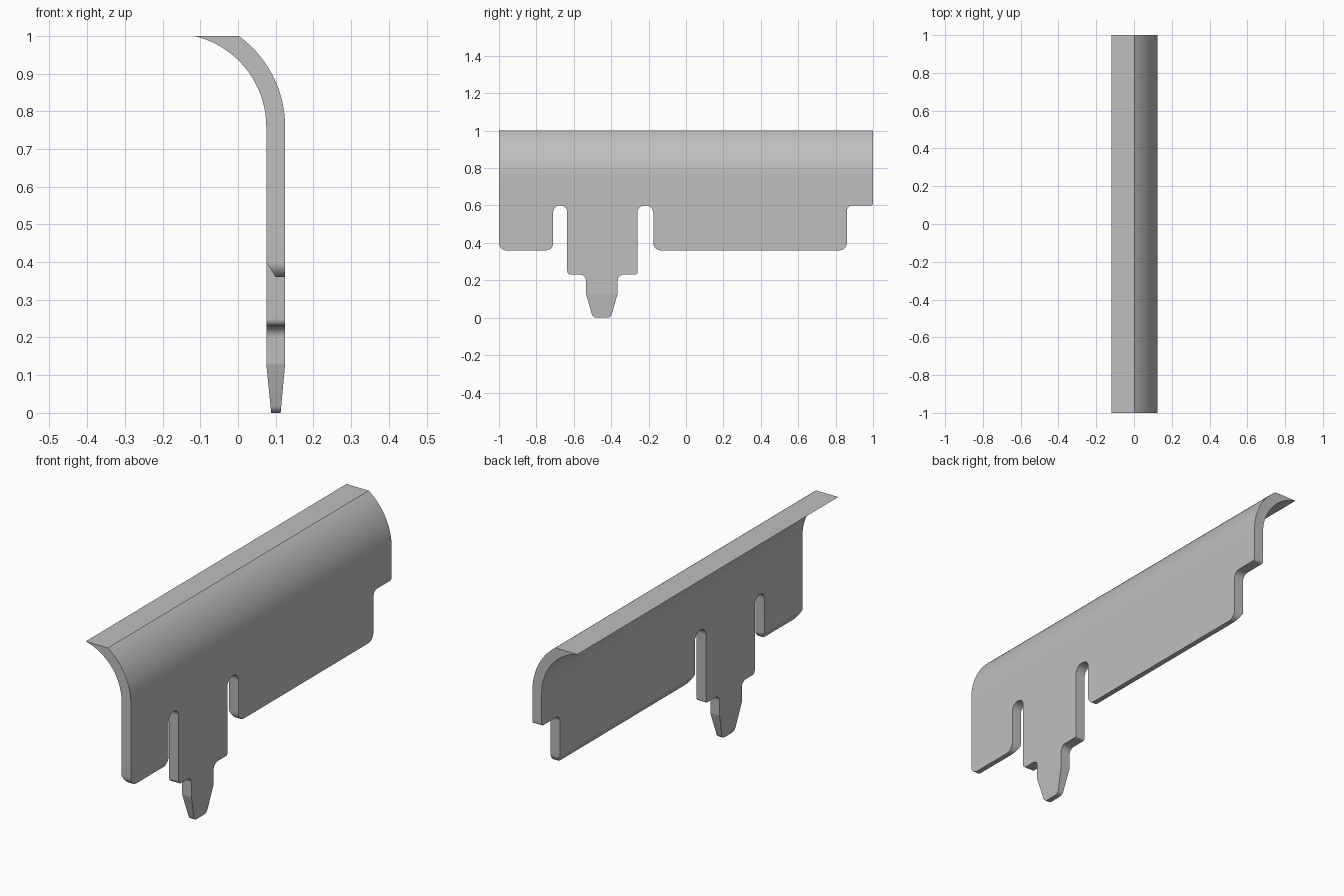
import bpy, bmesh, math
from mathutils import Vector

old = bpy.data.objects.get("Cube")
if old:
    bpy.data.objects.remove(old, do_unlink=True)

grey = bpy.data.materials.new("plain_grey")
grey.use_nodes = True
GREY = (0.52, 0.52, 0.52, 1)
grey.diffuse_color = GREY
grey.node_tree.nodes["Principled BSDF"].inputs["Base Color"].default_value = GREY


def rounded(corners, steps=8):
    """Replace each (u, v, radius) corner by a tangent arc."""
    out = []
    for i, (u, v, r) in enumerate(corners):
        p = Vector((u, v))
        if r == 0:
            out.append(p)
            continue
        a = (Vector(corners[i - 1][:2]) - p).normalized()
        b = (Vector(corners[(i + 1) % len(corners)][:2]) - p).normalized()
        half = a.angle(b) / 2
        centre = p + (a + b).normalized() * r / math.sin(half)
        start = p + a * r / math.tan(half) - centre
        end = p + b * r / math.tan(half) - centre
        sweep = math.pi - 2 * half
        for k in range(steps + 1):
            t = k / steps
            arc = start * math.sin((1 - t) * sweep) + end * math.sin(t * sweep)
            out.append(centre + arc / math.sin(sweep))
    return out


def prism(name, points, place, low, high):
    """Extrude a 2D outline from low to high along the remaining axis."""
    bm = bmesh.new()
    face = bm.faces.new([bm.verts.new(place(p[0], p[1], low)) for p in points])
    shift = Vector(place(0, 0, high)) - Vector(place(0, 0, low))
    new = bmesh.ops.extrude_face_region(bm, geom=[face])["geom"]
    bmesh.ops.translate(bm, vec=shift, verts=[g for g in new if isinstance(g, bmesh.types.BMVert)])
    bmesh.ops.recalc_face_normals(bm, faces=bm.faces)
    mesh = bpy.data.meshes.new(name)
    bm.to_mesh(mesh)
    bm.free()
    mesh.materials.append(grey)
    obj = bpy.data.objects.new(name, mesh)
    bpy.context.collection.objects.link(obj)
    return obj


def along_x(y, z, x):
    return (x, y, z)


def along_y(x, z, y):
    return (x, y, z)


def boolean(target, cutter, operation):
    mod = target.modifiers.new("cut", 'BOOLEAN')
    mod.operation = operation
    mod.solver = 'EXACT'
    mod.object = cutter
    bpy.context.view_layer.objects.active = target
    bpy.ops.object.modifier_apply(modifier=mod.name)
    bpy.data.objects.remove(cutter, do_unlink=True)


def arc(cx, cz, radius, a0, a1, n=20):
    return [(cx + radius * math.cos(a0 + (a1 - a0) * k / n),
             cz + radius * math.sin(a0 + (a1 - a0) * k / n)) for k in range(n + 1)]


# Cross-section: tapered foot, straight wall and curved lip with a flat top
CX, CZ = -0.172, 0.759
OUTER, INNER = 0.125 - CX, 0.075 - CX
top = 1 - CZ
section = [(0.088, 0), (0.113, 0), (0.125, 0.13)]
section += arc(CX, CZ, OUTER, 0, math.asin(top / OUTER))
section += arc(CX, CZ, INNER, math.asin(top / INNER), 0)
section += [(0.075, 0.13)]
panel = prism("curved_panel", section, along_y, -1, 1)

# Side outline: slots, central tab with pointed tongue, stepped far end
outline = rounded([
    (-1.1, 1.1, 0), (-1.1, 0.7, 0), (-1, 0.7, 0), (-1, 0.36, 0.04),
    (-0.71, 0.36, 0.04), (-0.71, 0.6, 0.036), (-0.635, 0.6, 0.036),
    (-0.635, 0.23, 0.02), (-0.535, 0.23, 0.03), (-0.535, 0.13, 0.03),
    (-0.498, 0, 0.025), (-0.402, 0, 0.025), (-0.365, 0.13, 0.03),
    (-0.365, 0.23, 0.03), (-0.26, 0.23, 0.01), (-0.26, 0.6, 0.04),
    (-0.175, 0.6, 0.04), (-0.175, 0.36, 0.04), (0.86, 0.36, 0.04),
    (0.86, 0.6, 0.03), (1, 0.6, 0.012), (1, 0.7, 0), (1.1, 0.7, 0), (1.1, 1.1, 0)])
boolean(panel, prism("outline_cutter", outline, along_x, -0.3, 0.3), 'INTERSECT')

# Bevel along the inner bottom edge of both side skirts
wedge = [(0.05, 0.44), (0.1125, 0.34), (0.05, 0.34)]
for low, high in ((-1.1, -0.68), (-0.2, 0.95)):
    boolean(panel, prism("bevel_cutter", wedge, along_y, low, high), 'DIFFERENCE')

bpy.ops.object.select_all(action='DESELECT')
panel.select_set(True)
bpy.context.view_layer.objects.active = panel
bpy.ops.object.shade_smooth_by_angle(angle=math.radians(25))
